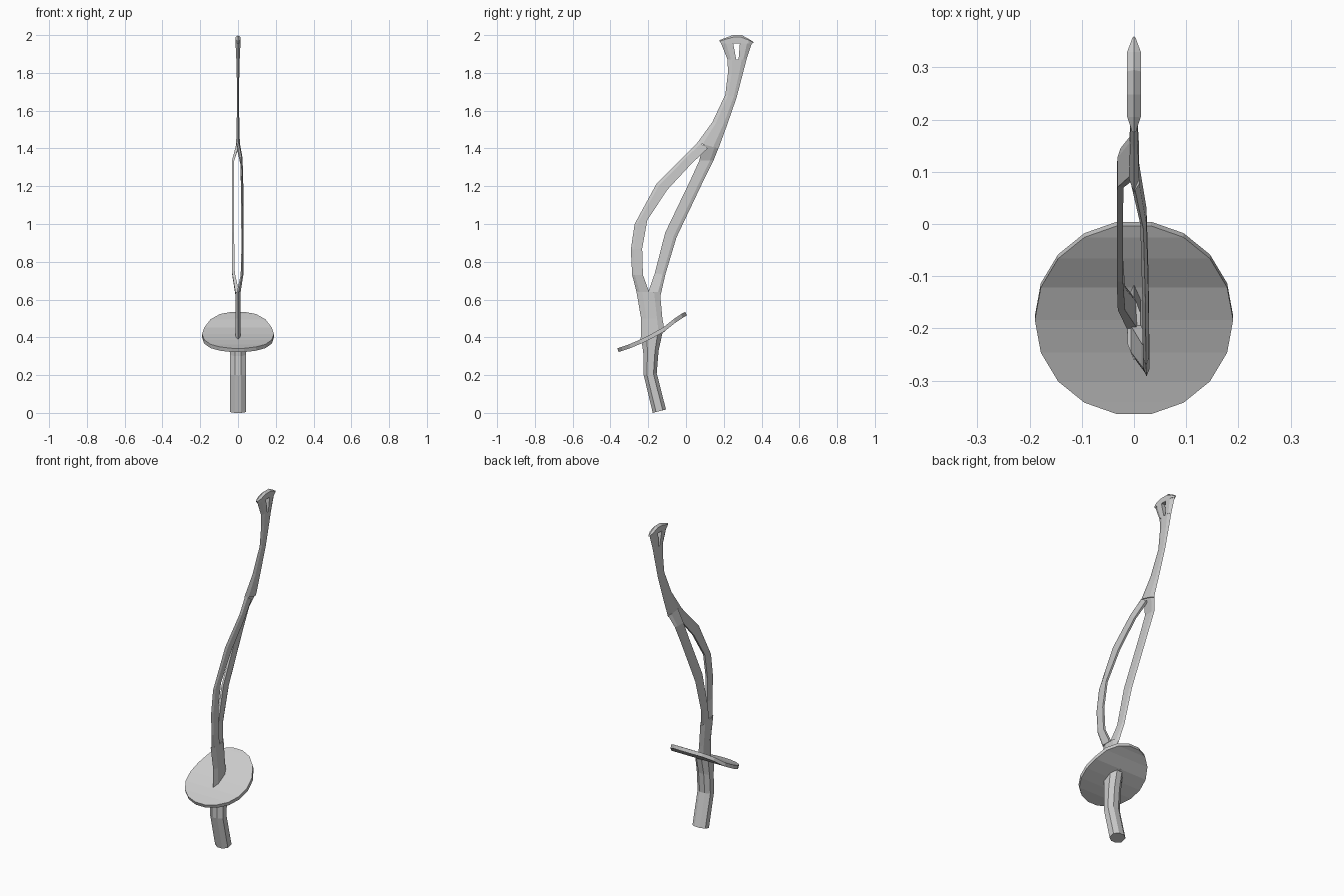
import bpy, bmesh, math


def finish(name, bm):
    bmesh.ops.remove_doubles(bm, verts=bm.verts, dist=1e-5)
    bmesh.ops.recalc_face_normals(bm, faces=bm.faces)
    me = bpy.data.meshes.new(name)
    bm.to_mesh(me)
    bm.free()
    ob = bpy.data.objects.new(name, me)
    bpy.context.collection.objects.link(ob)
    return ob


def loft(name, sections, profile):
    """Section = (y0, z0, y1, z1, x centre, half thickness); profile = (fraction across, side)."""
    bm = bmesh.new()
    rings = []
    for y0, z0, y1, z1, xc, t in sections:
        rings.append([bm.verts.new((xc + s * t, y0 + (y1 - y0) * u, z0 + (z1 - z0) * u))
                      for u, s in profile])
    n = len(profile)
    for a, b in zip(rings, rings[1:]):
        for i in range(n):
            j = (i + 1) % n
            bm.faces.new((a[i], a[j], b[j], b[i]))
    bm.faces.new(rings[0])
    bm.faces.new(rings[-1])
    return finish(name, bm)


def edge(pointed, u, d):
    # sharpened or square blade edge, listed from -x to +x
    return [(u + d, -1), (u, 0), (u + d, 1)] if pointed else [(u, -1), (u, 1)]


def blade_profile(left=True, right=True, bevel=0.25):
    return edge(left, 0, bevel) + edge(right, 1, -bevel)[::-1]


# Handle: bent octagonal grip, flaring under the guard
octagon = [(0, -.4), (.25, -1), (.75, -1), (1, -.4), (1, .4), (.75, 1), (.25, 1), (0, .4)]
loft("handle", [
    (-.176, .0, -.106, .018, 0, .043),
    (-.224, .2, -.155, .21, 0, .043),
    (-.224, .30, -.145, .33, 0, .043),
    (-.234, .375, -.122, .435, 0, .043)], octagon)

# Guard: round plate bent along an S-shaped line
curve = [(-.36, .332), (-.30, .352), (-.22, .386), (-.15, .423),
         (-.09, .458), (-.05, .498), (0, .525)]


def guard_z(y):
    for (a, za), (b, zb) in zip(curve, curve[1:]):
        if y <= b:
            return za + (zb - za) * (y - a) / (b - a)
    return curve[-1][1]


bm = bmesh.new()
rows = []
for i in range(9):
    a = math.radians(10 + 20 * i)
    y, w = -.18 - .183 * math.cos(a), .19 * math.sin(a)
    z = guard_z(y)
    rows.append([bm.verts.new((x, y + s * .004, z - s * .010))
                 for x, s in ((-w, 1), (w, 1), (w, -1), (-w, -1))])
for a, b in zip(rows, rows[1:]):
    for i in range(4):
        j = (i + 1) % 4
        bm.faces.new((a[i], a[j], b[j], b[i]))
bm.faces.new(rows[0])
bm.faces.new(rows[-1])
finish("guard", bm)

# Blade base rising out of the guard
loft("blade_base", [
    (-.24, .37, -.112, .43, 0, .014),
    (-.238, .50, -.125, .50, 0, .012),
    (-.262, .64, -.138, .64, 0, .012)], blade_profile())

# Two strands that part around the long opening, offset to either side
loft("outer_strand", [
    (-.262, .64, -.195, .64, .004, .010),
    (-.285, .73, -.228, .73, .021, .007),
    (-.292, .865, -.232, .87, .024, .006),
    (-.272, 1.00, -.205, 1.02, .023, .006),
    (-.155, 1.215, -.10, 1.18, .022, .006),
    (-.01, 1.36, .03, 1.32, .018, .006),
    (.065, 1.435, .115, 1.40, .002, .008)], blade_profile(True, False))
loft("inner_strand", [
    (-.20, .64, -.135, .62, -.004, .010),
    (-.165, .74, -.11, .73, -.024, .007),
    (-.11, .955, -.05, .93, -.027, .006),
    (.02, 1.225, .095, 1.235, -.027, .006),
    (.07, 1.335, .145, 1.335, -.026, .006),
    (.09, 1.42, .175, 1.41, -.002, .008)], blade_profile(False, True))

# Upper blade, narrowing then widening toward the tip
loft("upper_blade", [
    (.06, 1.43, .172, 1.40, 0, .010),
    (.14, 1.54, .216, 1.52, 0, .007),
    (.208, 1.685, .268, 1.67, 0, .005),
    (.222, 1.80, .302, 1.80, 0, .007),
    (.220, 1.87, .320, 1.87, 0, .009)], blade_profile())

# Flared tip framing a tapered slot
loft("tip_arm_1", [
    (.220, 1.87, .266, 1.87, 0, .009),
    (.186, 1.955, .25, 1.955, 0, .013)], blade_profile(True, False, .4))
loft("tip_arm_2", [
    (.278, 1.87, .320, 1.87, 0, .009),
    (.285, 1.955, .348, 1.955, 0, .013)], blade_profile(False, True, .4))
loft("tip_crest", [
    (.186, 1.955, .175, 1.972, 0, .004),
    (.205, 1.955, .205, 1.984, 0, .013),
    (.25, 1.955, .248, 2.0, 0, .013),
    (.285, 1.955, .295, 2.0, 0, .013),
    (.33, 1.955, .33, 1.981, 0, .013),
    (.348, 1.955, .36, 1.962, 0, .003)], blade_profile(False, True))
